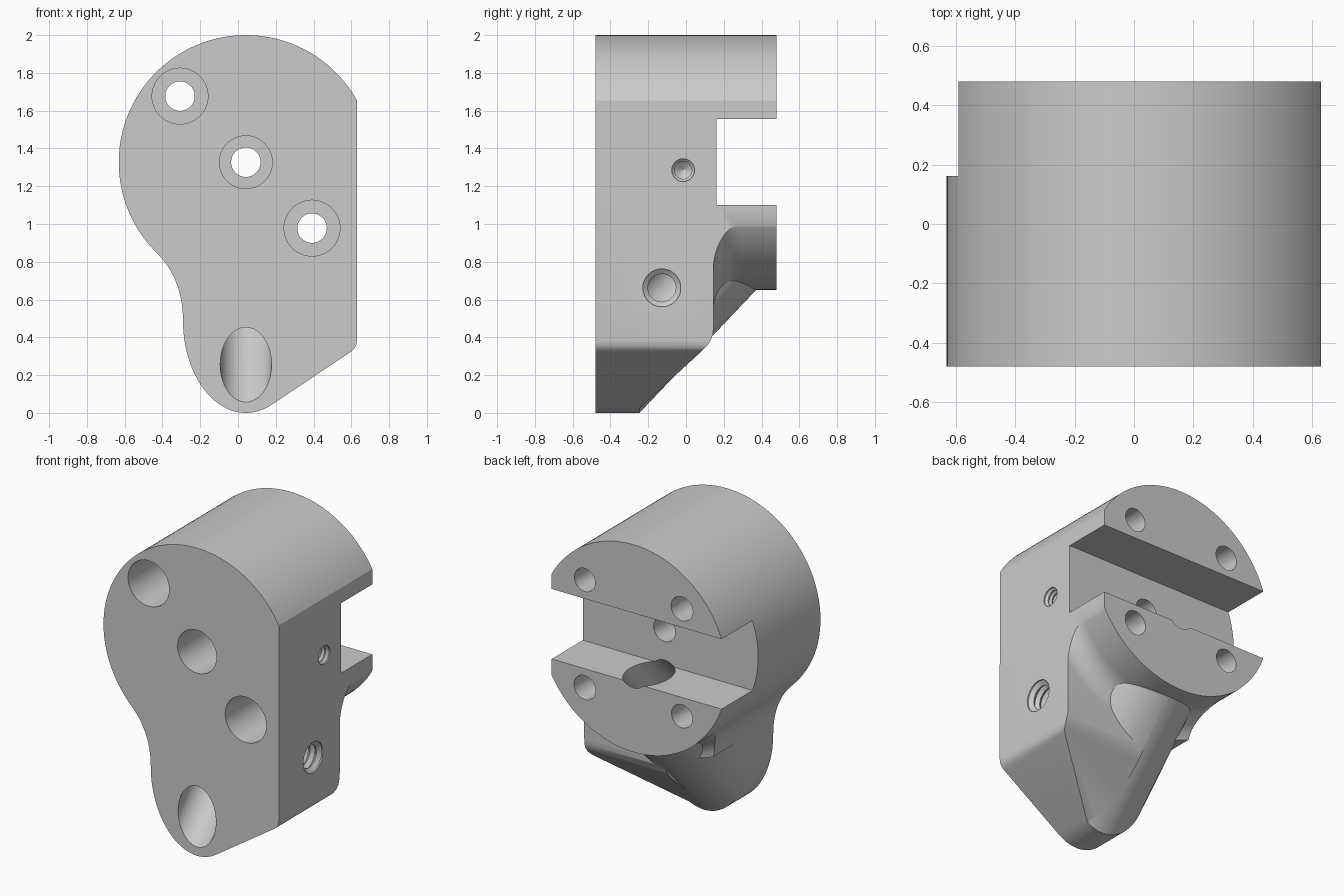
import bpy, bmesh
from math import sin, cos, radians, pi
from mathutils import Vector

if "Cube" in bpy.data.objects:
    bpy.data.objects.remove(bpy.data.objects["Cube"])

CX, CZ, R = 0.0417, 1.327, 0.673          # disc centre and radius
TILT = radians(46.5)                      # angle of the inclined bore
C, S = cos(TILT), sin(TILT)
BORE = Vector((CX, -0.48, 0.255))


def finish(name, bm):
    bmesh.ops.recalc_face_normals(bm, faces=bm.faces)
    me = bpy.data.meshes.new(name)
    bm.to_mesh(me)
    bm.free()
    ob = bpy.data.objects.new(name, me)
    bpy.context.collection.objects.link(ob)
    return ob


def prism(name, pts, place, a, b):
    bm = bmesh.new()
    lo, hi = [[bm.verts.new(place(u, v, t)) for u, v in pts] for t in (a, b)]
    bm.faces.new(lo)
    bm.faces.new(hi)
    for i in range(len(pts)):
        j = (i + 1) % len(pts)
        bm.faces.new((lo[i], lo[j], hi[j], hi[i]))
    return finish(name, bm)


def lathe(name, prof, origin, axis, n=64):
    """Closed solid of revolution; prof holds (distance along axis, radius)."""
    rot = Vector(axis).to_track_quat('Z', 'Y')
    bm = bmesh.new()
    rings = [[bm.verts.new(Vector(origin) + rot @ Vector(
        (r * cos(2 * pi * k / n), r * sin(2 * pi * k / n), t)))
        for k in range(n)] for t, r in prof]
    bm.faces.new(rings[0])
    bm.faces.new(rings[-1])
    for p, q in zip(rings, rings[1:]):
        for k in range(n):
            j = (k + 1) % n
            bm.faces.new((p[k], p[j], q[j], q[k]))
    return finish(name, bm)


def boolean(ob, other, op):
    m = ob.modifiers.new(op, 'BOOLEAN')
    m.operation, m.object, m.solver = op, other, 'EXACT'
    bpy.context.view_layer.objects.active = ob
    bpy.ops.object.modifier_apply(modifier=m.name)
    bpy.data.objects.remove(other, do_unlink=True)


def arc(cx, cz, rx, rz, a0, a1, n):
    return [(cx + rx * cos(radians(a0 + (a1 - a0) * i / n)),
             cz + rz * sin(radians(a0 + (a1 - a0) * i / n))) for i in range(n + 1)]


front = lambda u, v, t: (u, t, v)
side = lambda u, v, t: (t, u, v)
along_bore = lambda u, v, t: (BORE.x + u, BORE.y + t * C - v * S, BORE.z + t * S + v * C)

# disc with a cove running out into the wider front part
cove = [(0.6, R + 0.003)] + [
    (0.285 - 0.14 * sin(radians(a)), R + 0.143 - 0.14 * cos(radians(a)))
    for a in range(0, 91, 10)] + [(-0.6, R + 0.143)]
body = lathe("clamp_body", cove, (CX, 0, CZ), (0, 1, 0), 128)

# sleeve around the inclined bore, carried forward to the front face
sleeve = arc(0, 0, 0.345, 0.345, 180, 360, 48) + [(0.345, 3), (-0.345, 3)]
boolean(body, prism("sleeve", sleeve, along_bore, -2, 3), 'UNION')

# side block with sloping underside and rounded lower edge
block = [(-0.6, -0.1), (-0.31, -0.1), (-0.27, 0.008), (-0.24, 0.03), (0.09, 0.333),
         (0.115, 0.36), (0.133, 0.388), (0.143, 0.42), (0.146, 0.46),
         (0.146, 1.05), (-0.6, 1.05)]
boolean(body, prism("side_block", block, side, CX + 0.003, 0.75), 'UNION')

# trim everything to the front outline
p0, p1, p2 = (-0.43, 0.847), (-0.292, 0.71), (-0.2913, 0.49)
neck = [tuple((1 - t) ** 2 * a + 2 * t * (1 - t) * b + t * t * c
              for a, b, c in zip(p0, p1, p2)) for t in [i / 12 for i in range(1, 12)]]
outline = (arc(CX, CZ, R, R, 29.1, 225.5, 80) + neck
           + arc(CX, 0.49, 0.333, 0.49, 180, 295, 40)
           + [(0.595, 0.322), (0.614, 0.338), (0.626, 0.358), (0.63, 0.385)])
boolean(body, prism("outline", outline, front, -0.48, 0.48), 'INTERSECT')

# cross slot in the back
slot = [(0.161, 1.10), (0.7, 1.10), (0.7, 1.555), (0.161, 1.555)]
boolean(body, prism("slot", slot, side, -1, 1), 'DIFFERENCE')

# inclined bore
boolean(body, lathe("bore", [(-0.6, 0.136), (2, 0.136)], BORE, (0, C, S)), 'DIFFERENCE')

# counterbored through holes on the diagonal
for x, z, r in ((-0.307, 1.677, 0.148), (CX, CZ, 0.14), (0.392, 0.978, 0.148)):
    prof = [(-0.1, r), (0.4, r), (0.4, 0.078), (1.2, 0.078)]
    boolean(body, lathe("bolt_hole", prof, (x, -0.48, z), (0, 1, 0)), 'DIFFERENCE')

# blind holes in the back with drill tips
for x, z in ((0.392, 1.677), (-0.307, 0.978)):
    prof = [(-0.1, 0.075), (0.4, 0.075), (0.44, 0.002)]
    boolean(body, lathe("blind_hole", prof, (x, 0.48, z), (0, -1, 0)), 'DIFFERENCE')

# threaded holes in the flat side
for y, z, big, small, pitch, count, tip in ((-0.015, 1.285, 0.06, 0.046, 0.028, 9, 0.03),
                                            (-0.128, 0.662, 0.1, 0.074, 0.045, 9, 0.12)):
    prof = [(-0.1, big), (0.008, big)]
    for i in range(count):
        t = 0.008 + i * pitch
        prof += [(t + pitch * 0.45, small), (t + pitch * 0.55, small), (t + pitch, big * 0.93)]
    end = prof[-1][0]
    prof += [(end + 0.01, small), (end + 0.01 + tip, 0.002 if tip < 0.1 else small)]
    boolean(body, lathe("threaded_hole", prof, (0.63, y, z), (-1, 0, 0), 40), 'DIFFERENCE')

bpy.ops.object.select_all(action='DESELECT')
body.select_set(True)
bpy.context.view_layer.objects.active = body
bpy.ops.object.shade_smooth_by_angle(angle=radians(30))
